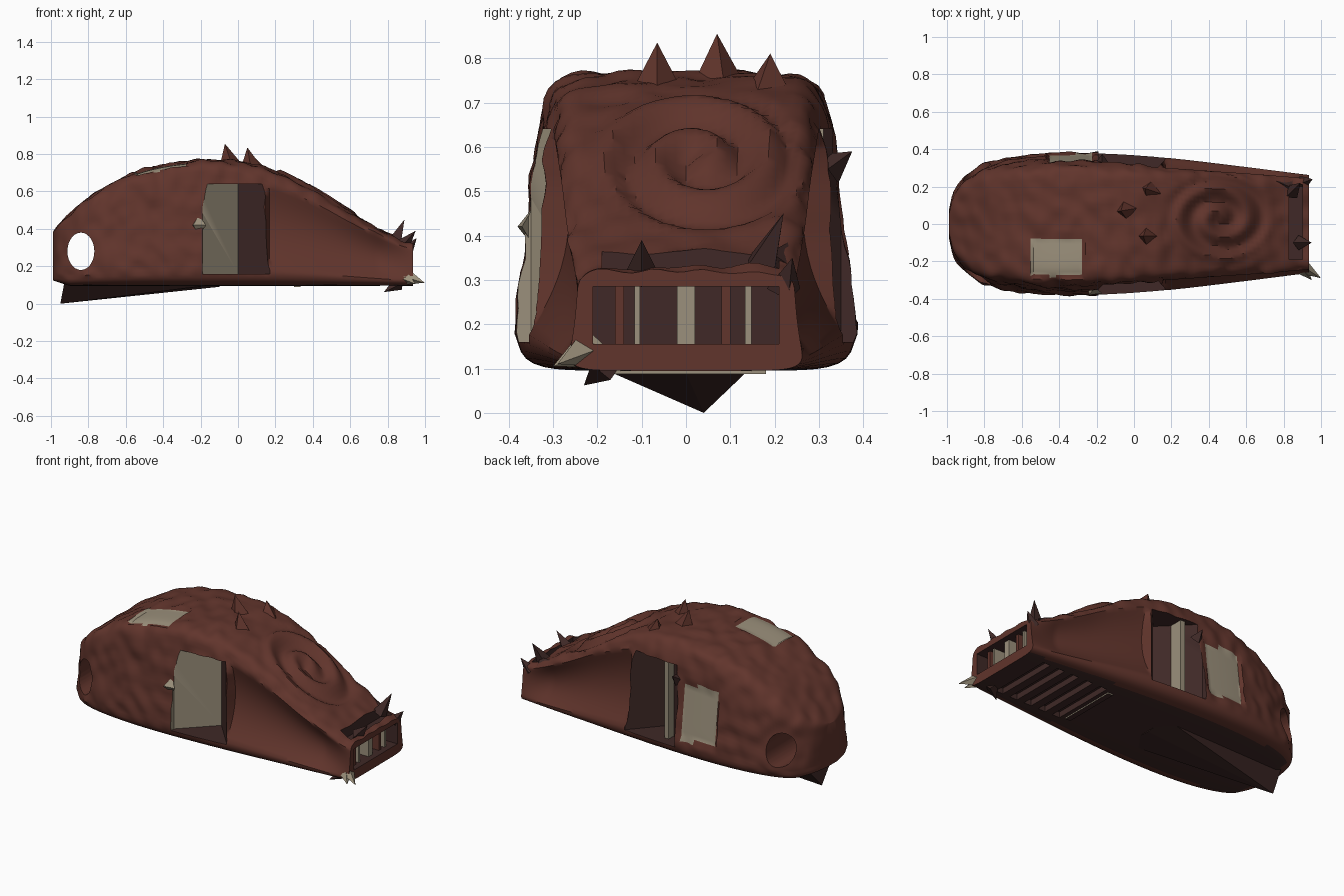
import bpy, bmesh, math
from mathutils import Vector, noise

if "Cube" in bpy.data.objects:
    bpy.data.objects.remove(bpy.data.objects["Cube"])


def material(name, rgb):
    m = bpy.data.materials.new(name)
    m.diffuse_color = (*rgb, 1)
    m.use_nodes = True
    m.node_tree.nodes["Principled BSDF"].inputs["Base Color"].default_value = m.diffuse_color
    return m


MATS = [material("dark_red", (0.12, 0.035, 0.025)),
        material("bone", (0.33, 0.28, 0.2)),
        material("near_black", (0.05, 0.022, 0.02))]


def add_object(name, bm):
    bmesh.ops.recalc_face_normals(bm, faces=bm.faces[:])
    me = bpy.data.meshes.new(name)
    bm.to_mesh(me)
    bm.free()
    for m in MATS:
        me.materials.append(m)
    ob = bpy.data.objects.new(name, me)
    bpy.context.collection.objects.link(ob)
    return ob


def interp(table, x):
    # smooth interpolation through profile points
    for i in range(len(table) - 1):
        (x0, a), (x1, b) = table[i], table[i + 1]
        if x <= x1:
            p = table[max(i - 1, 0)]
            q = table[min(i + 2, len(table) - 1)]
            h = x1 - x0
            m0 = (b - p[1]) / (x1 - p[0]) * h
            m1 = (q[1] - a) / (q[0] - x0) * h
            t = max(0, (x - x0) / h)
            return ((2*t**3 - 3*t*t + 1) * a + (t**3 - 2*t*t + t) * m0
                    + (3*t*t - 2*t**3) * b + (t**3 - t*t) * m1)
    return table[-1][1]


TOP = [(-0.99, .38), (-.92, .46), (-.79, .57), (-.58, .69), (-.39, .745), (-.15, .768),
       (.05, .752), (.18, .715), (.33, .645), (.45, .58), (.6, .485), (.75, .40), (.85, .35), (.935, .32)]
WIDTH = [(-0.99, .08), (-.97, .17), (-.93, .235), (-.85, .305), (-.72, .355), (-.55, .385),
         (-.35, .396), (-.1, .39), (.2, .366), (.6, .315), (.935, .268)]


def in_patch(x, y, z):
    top = -.55 < x < -.27 and -.28 < y < -.07 and z > .6
    back = -.46 < x < -.22 and y > .28 and .22 < z < .55
    return top or back


# Body: rounded trapezoid sections lofted along x, with spiral relief
SIDE = 24
square = []
for i in range(SIDE):
    s = -1 + 2 * i / SIDE
    square.append((s, -1))
square += [(1, p[0]) for p in square[:SIDE]]
square += [(-p[0], -p[1]) for p in square]
bm = bmesh.new()
rings = []
N = 110
for k in range(N + 1):
    t = k / N
    x = -0.99 + 1.925 * t ** 1.2
    zt, w = interp(TOP, x), interp(WIDTH, x)
    zb = .095 + .03 * max(0, (-.9 - x) / .09)
    ring = []
    for u, v in square:
        f = (abs(u) ** 8 + abs(v) ** 8) ** (-1 / 8)
        u, v = u * f, v * f
        z = (zt + zb) / 2 + v * (zt - zb) / 2
        y = u * max(.03, w - .12 * (z - .1))
        # concave flanks on the long snout
        if x > .15:
            fade = min(1, (.95 - x) / .2)
            y *= 1 - .20 * fade * max(0, 1 - (v / .75) ** 2) * abs(u) ** 3
        n = Vector((0, u ** 5, v ** 5)).normalized()
        d = 0
        if v > -.8 and (x < .15 or v > .75):
            d = .016 * noise.noise(Vector((x, y, z)) * 13)
        r = math.hypot(x - .46, (y - .03) * 1.2)
        if v > .8 and r < .29:
            a = math.atan2(y - .03, x - .46)
            d = .022 * math.cos(2 * math.pi * r / .15 - a) * min(1, (.29 - r) / .05, r / .04)
        if in_patch(x, y, z):
            d = -.012
        ring.append(bm.verts.new(Vector((x, y, z)) + n * d))
    rings.append(ring)
M = len(square)
for a, b in zip(rings, rings[1:]):
    for i in range(M):
        j = (i + 1) % M
        bm.faces.new((a[i], a[j], b[j], b[i]))
bm.faces.new(rings[0])
bm.faces.new(rings[-1])
for f in bm.faces:
    c = f.calc_center_median()
    if in_patch(*c):
        f.material_index = 1
    elif c.z < .1:
        f.material_index = 2
body = add_object("body", bm)


def prism(name, pts, axis, lo, hi, mats=None):
    # extrude a 2D outline along y or z
    bm = bmesh.new()
    place = (lambda p, h: (p[0], h, p[1])) if axis == 'y' else (lambda p, h: (p[0], p[1], h))
    A = [bm.verts.new(place(p, lo)) for p in pts]
    B = [bm.verts.new(place(p, hi)) for p in pts]
    bm.faces.new(A).material_index = 2
    bm.faces.new(B).material_index = 2
    for i in range(len(pts)):
        j = (i + 1) % len(pts)
        f = bm.faces.new((A[i], A[j], B[j], B[i]))
        f.material_index = mats[i] if mats else 2
    return add_object(name, bm)


def box(name, x0, x1, y0, y1, z0, z1, m=2):
    return prism(name, [(x0, y0), (x1, y0), (x1, y1), (x0, y1)], 'z', z0, z1, [m] * 4)


def carve(cutter):
    cutter.hide_render = True
    mod = body.modifiers.new("cut", 'BOOLEAN')
    mod.object = cutter
    mod.solver = 'EXACT'
    bpy.context.view_layer.objects.active = body
    bpy.ops.object.modifier_apply(modifier=mod.name)
    bpy.data.objects.remove(cutter)


# Openings: round through hole, V notches on both flanks, snout mouth, top slot
hole = [(-.84 + .072 * math.cos(i * math.pi / 14), .28 + .1 * math.sin(i * math.pi / 14)) for i in range(28)]
carve(prism("hole_cutter", hole, 'y', -.6, .6, [0] * 28))
for s in (-1, 1):
    v = [(-.19, s * .5), (-.19, s * .35), (0, s * .16), (.17, s * .35), (.17, s * .5)]
    left = 1 if s < 0 else 2
    carve(prism("notch_cutter", v, 'z', .16, .64, [left, left, 2, 2, 2]))
carve(box("mouth_cutter", .80, 1.1, -.21, .21, .155, .285))
carve(box("slot_cutter", .83, .90, -.19, .21, .297, .5))
# Transverse grooves underneath
for i in range(5):
    x = .36 + .1 * i
    carve(box("groove_cutter", x, x + .05, -.2, .2, 0, .13))
box("underside_bar", .30, .335, -.18, .18, .088, .12, 1)
# Bone frame standing in the back notch
box("notch_post", -.10, -.07, .2, .31, .16, .64, 1)

# Posts inside the mouth
for y, w, m in [(-.15, .02, 0), (-.11, .012, 1), (0, .04, 1), (.09, .02, 0), (.14, .015, 1)]:
    box("mouth_post", .83, .90, y - w / 2, y + w / 2, .15, .29, m)


def spike(name, base, tip, r, m=0):
    # four-sided pyramid from base centre to tip
    base, tip = Vector(base), Vector(tip)
    q = (tip - base).to_track_quat('Z', 'Y')
    bm = bmesh.new()
    vs = [bm.verts.new(base + q @ Vector((r * math.cos(a), r * math.sin(a), 0)))
          for a in (0, math.pi / 2, math.pi, 3 * math.pi / 2)]
    t = bm.verts.new(tip)
    bm.faces.new(vs)
    for i in range(4):
        bm.faces.new((vs[i], vs[(i + 1) % 4], t))
    for f in bm.faces:
        f.material_index = m
    return add_object(name, bm)


# Spikes on the back, snout and flanks
spike("back_spike", (-.04, .075, .73), (-.07, .07, .855), .065)
spike("back_spike", (.07, -.065, .72), (.05, -.065, .835), .06)
spike("back_spike", (.09, .18, .70), (.06, .19, .81), .07)
spike("snout_spike", (.84, .17, .33), (.89, .22, .45), .045, 2)
spike("snout_spike", (.83, .2, .33), (.76, .23, .385), .04, 2)
spike("snout_spike", (.88, -.1, .31), (.95, -.1, .39), .04, 2)
spike("snout_spike", (.90, .22, .28), (.955, .24, .35), .04, 2)
spike("snout_horn", (.89, -.22, .15), (1.0, -.29, .11), .045, 1)
spike("snout_horn", (.89, -.23, .14), (.95, -.30, .105), .04, 1)
spike("chin_spike", (.86, -.18, .11), (.78, -.23, .062), .04, 2)
spike("flank_spike", (-.17, .32, .55), (-.17, .375, .59), .04, 2)
spike("flank_spike", (-.21, -.34, .42), (-.24, -.38, .42), .05, 1)

# Long thin keel wedge under the rear
bm = bmesh.new()
k = [bm.verts.new(p) for p in [(-.95, .04, 0), (-.93, .13, .105), (-.93, -.08, .105),
                               (-.1, 0, .09), (-.1, .15, .105), (-.1, -.2, .105)]]
for idx in [(0, 1, 2), (0, 1, 4), (0, 4, 3), (0, 3, 5), (0, 5, 2), (3, 4, 5), (1, 2, 5, 4)]:
    bm.faces.new([k[i] for i in idx]).material_index = 2
add_object("keel", bm)

# Smooth shading on the body only
bpy.ops.object.select_all(action='DESELECT')
body.select_set(True)
bpy.context.view_layer.objects.active = body
bpy.ops.object.shade_smooth_by_angle(angle=math.radians(40))
